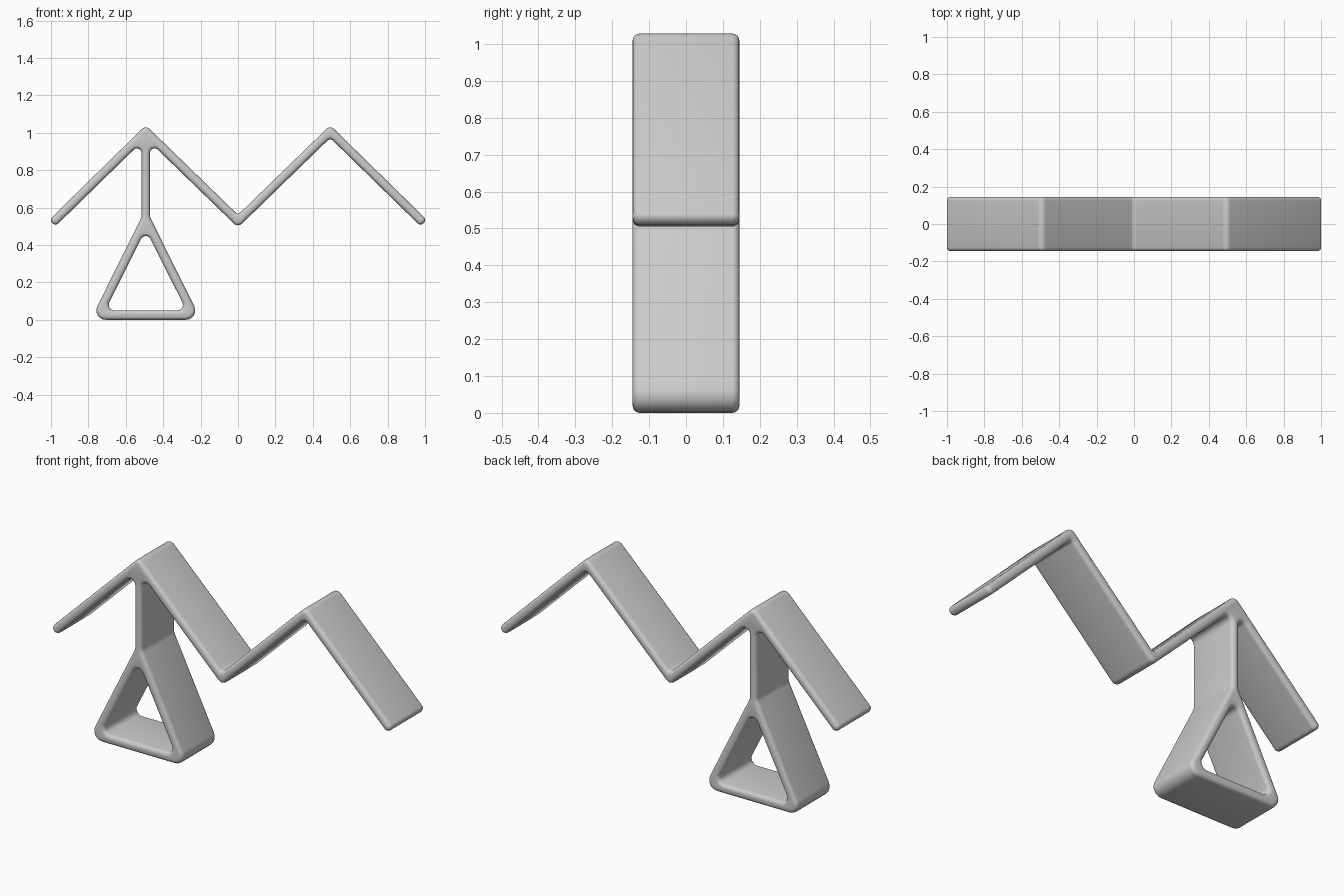
import bpy, bmesh, math
from mathutils import Vector

cube = bpy.data.objects.get("Cube")
if cube:
    bpy.data.objects.remove(cube)

PEAK = 0.493      # distance of each peak from the middle; the stem hangs at -PEAK
STEM = 0.022      # half width of the stem
DEPTH = 0.145     # half depth of the whole band
BEVEL = 0.02      # rounding of the front and back edges

grey = bpy.data.materials.new("light_grey")
grey.use_nodes = True
colour = (0.6, 0.6, 0.6, 1)
grey.diffuse_color = colour
grey.node_tree.nodes["Principled BSDF"].inputs["Base Color"].default_value = colour


def rounded(corners, steps=6):
    """Replace each (x, z, radius) corner with an arc."""
    points = []
    for i, (x, z, radius) in enumerate(corners):
        here = Vector((x, z))
        before = (Vector(corners[i - 1][:2]) - here).normalized()
        after = (Vector(corners[(i + 1) % len(corners)][:2]) - here).normalized()
        half = before.angle(after) / 2
        centre = here + (before + after).normalized() * radius / math.sin(half)
        reach = radius / math.tan(half)
        start = here + before * reach - centre
        end = here + after * reach - centre
        sweep = math.pi - 2 * half
        for k in range(steps + 1):
            a = sweep * k / steps
            points.append(centre + (start * math.sin(sweep - a) + end * math.sin(a)) / math.sin(sweep))
    return points


def band(name, outlines):
    """Extrude closed outlines along y with rounded edges."""
    curve = bpy.data.curves.new(name, "CURVE")
    curve.dimensions = "2D"
    curve.fill_mode = "BOTH"
    curve.extrude = DEPTH - BEVEL
    curve.bevel_depth = BEVEL
    curve.bevel_resolution = 3
    curve.offset = -BEVEL
    for corners in outlines:
        points = rounded(corners)
        spline = curve.splines.new("POLY")
        spline.points.add(len(points) - 1)
        for target, p in zip(spline.points, points):
            target.co = (p.x, p.y, 0, 1)
        spline.use_cyclic_u = True
    obj = bpy.data.objects.new(name, curve)
    bpy.context.collection.objects.link(obj)
    obj.rotation_euler.x = math.pi / 2
    bpy.ops.object.select_all(action="DESELECT")
    obj.select_set(True)
    bpy.context.view_layer.objects.active = obj
    bpy.ops.object.convert(target="MESH")
    obj = bpy.context.object
    obj.name = name
    bpy.ops.object.transform_apply(location=False, rotation=True, scale=False)
    bm = bmesh.new()
    bm.from_mesh(obj.data)
    bmesh.ops.remove_doubles(bm, verts=bm.verts, dist=0.0003)
    bmesh.ops.recalc_face_normals(bm, faces=bm.faces)
    bm.to_mesh(obj.data)
    bm.free()
    obj.data.materials.clear()
    obj.data.materials.append(grey)
    bpy.ops.object.shade_smooth_by_angle(angle=math.radians(35))
    return obj


def mirrored(corners, middle):
    return [(2 * middle - x, z, r) for x, z, r in reversed(corners)]


# Stem and left side of the triangular foot, then their mirror image
hanger = [(-PEAK - STEM, 0.95, 0.025), (-PEAK - STEM, 0.55, 0.06), (-0.788, 0, 0.05)]
hanger += mirrored(hanger, -PEAK)

# Zigzag roof: free ends, peaks and valley
lower_end = (-0.976, 0.5, 0.022)
upper_side = [(0, 0.561, 0.02), (-PEAK, 1.04, 0.03), (-1.01, 0.534, 0.022)]
frame = [lower_end] + hanger
frame += [(0, 0.493, 0.03), (PEAK, 0.972, 0.02)]
frame += mirrored([lower_end], 0) + mirrored(upper_side[1:], 0) + upper_side

# Triangular opening in the foot
opening = [(-PEAK, 0.482, 0.028), (-0.71, 0.05, 0.03), (-2 * PEAK + 0.71, 0.05, 0.03)]

band("zigzag_roof_with_hanging_triangle", [frame, opening])
